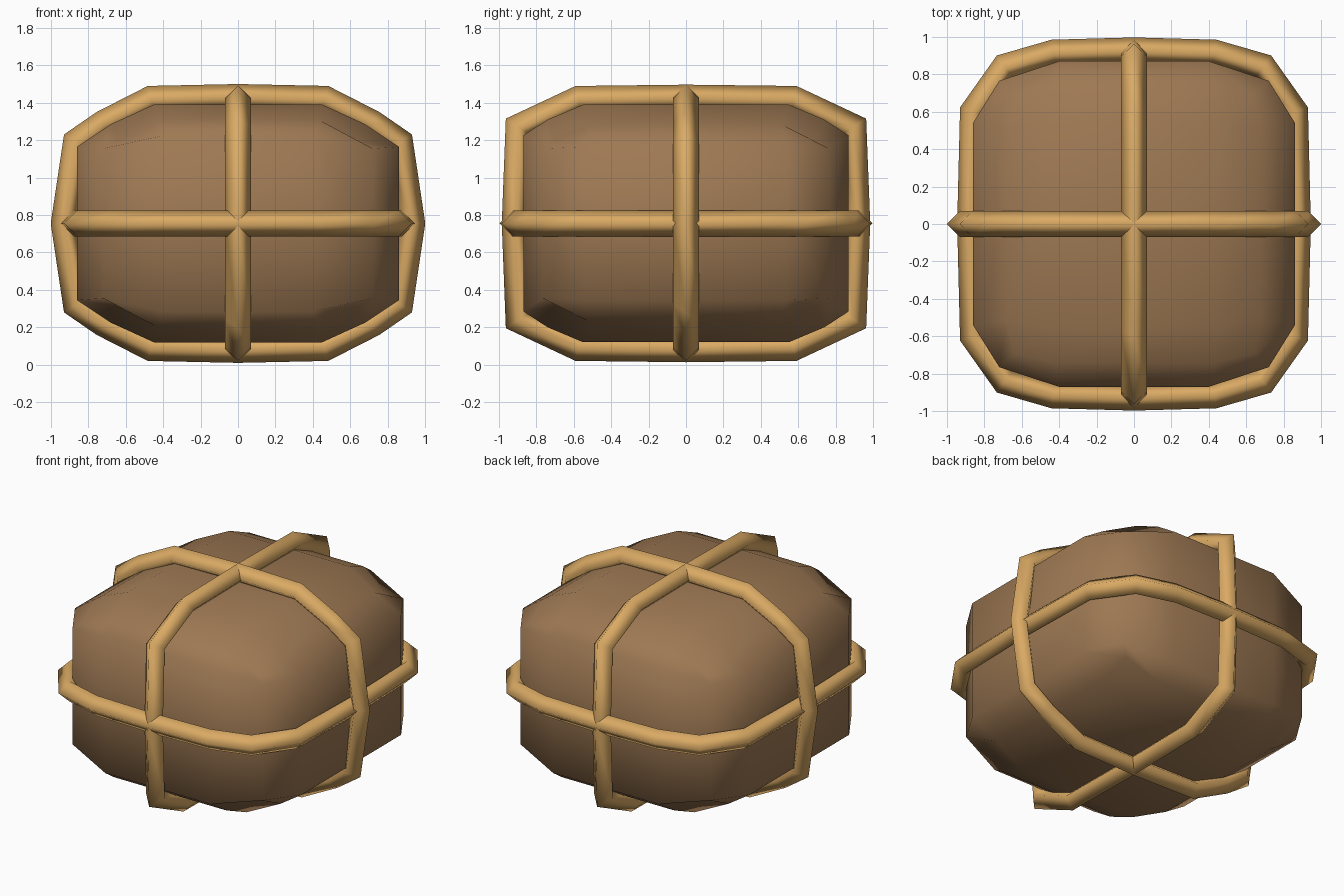
import bpy, bmesh
from mathutils import Vector

if "Cube" in bpy.data.objects:
    bpy.data.objects.remove(bpy.data.objects["Cube"])

MID = 0.755   # centre height


def material(name, col):
    m = bpy.data.materials.new(name)
    m.diffuse_color = (*col, 1)
    m.use_nodes = True
    m.node_tree.nodes["Principled BSDF"].inputs["Base Color"].default_value = m.diffuse_color
    return m


cloth = material("brown cloth", (0.34, 0.19, 0.087))
cord = material("tan rope", (0.70, 0.40, 0.127))


def finish(bm, name, mat):
    bmesh.ops.recalc_face_normals(bm, faces=bm.faces)
    for f in bm.faces:
        f.smooth = True
    me = bpy.data.meshes.new(name)
    bm.to_mesh(me)
    bm.free()
    me.materials.append(mat)
    ob = bpy.data.objects.new(name, me)
    bpy.context.collection.objects.link(ob)
    return ob


# Bundle body: gridded cube remapped to a soft chamfered block.
# Key = which axes are on the outside; value = position of grid step and rim.
SHAPE = {
    (1, 0, 0): (0.86, 0.54, 0.41),
    (0, 1, 0): (0.40, 0.87, 0.47),
    (0, 0, 1): (0.45, 0.55, 0.635),
    (1, 1, 0): (0.72, 0.765, 0.40),
    (1, 0, 1): (0.68, 0.51, 0.53),
    (0, 1, 1): (0.43, 0.74, 0.555),
    (1, 1, 1): (0.64, 0.69, 0.44),
}
bm = bmesh.new()
bmesh.ops.create_cube(bm, size=2)
bmesh.ops.subdivide_edges(bm, edges=bm.edges[:], cuts=3, use_grid_fill=True)
for v in bm.verts:
    q = [round(c * 2) for c in v.co]          # -2..2 on each axis
    dims = SHAPE[tuple(int(abs(c) == 2) for c in q)]
    v.co = [d * ((c > 0) - (c < 0)) for d, c in zip(dims, q)]
    v.co.z += MID
finish(bm, "bundle_body", cloth)


# Ropes: diamond section swept round a mirrored quarter outline
def rope(name, quarter, a, b, r=0.07):
    """quarter runs from the a axis to the b axis; a, b span the ring plane."""
    q = quarter
    pts = q + [(-x, y) for x, y in q[-2::-1]]
    pts += [(x, -y) for x, y in pts[-2:0:-1]]
    pts = [Vector(p) for p in pts]
    side = a.cross(b) * r
    bm = bmesh.new()
    rings = []
    n = len(pts)
    for i, p in enumerate(pts):
        d0 = (p - pts[i - 1]).normalized()
        d1 = (pts[(i + 1) % n] - p).normalized()
        t = (d0 + d1).normalized()
        out = Vector((t.y, -t.x)) * r / t.dot(d1)   # mitred outward offset
        c = a * p.x + b * p.y + Vector((0, 0, MID))
        o = a * out.x + b * out.y
        rings.append([bm.verts.new(c + k) for k in (o, side, -o, -side)])
    for i in range(n):
        r0, r1 = rings[i], rings[(i + 1) % n]
        for k in range(4):
            m = (k + 1) % 4
            bm.faces.new((r0[k], r1[k], r1[m], r0[m]))
    return finish(bm, name, cord)


X, Y, Z = Vector((1, 0, 0)), Vector((0, 1, 0)), Vector((0, 0, 1))
rope("rope_across", [(0.93, 0), (0.865, 0.435), (0.72, 0.535),
                     (0.465, 0.665), (0, 0.675)], X, Z)
rope("rope_lengthwise", [(0.915, 0), (0.895, 0.515), (0.575, 0.665),
                         (0, 0.672)], Y, Z)
rope("rope_around", [(0.875, 0), (0.86, 0.60), (0.69, 0.84),
                     (0.43, 0.915), (0, 0.927)], X, Y)
